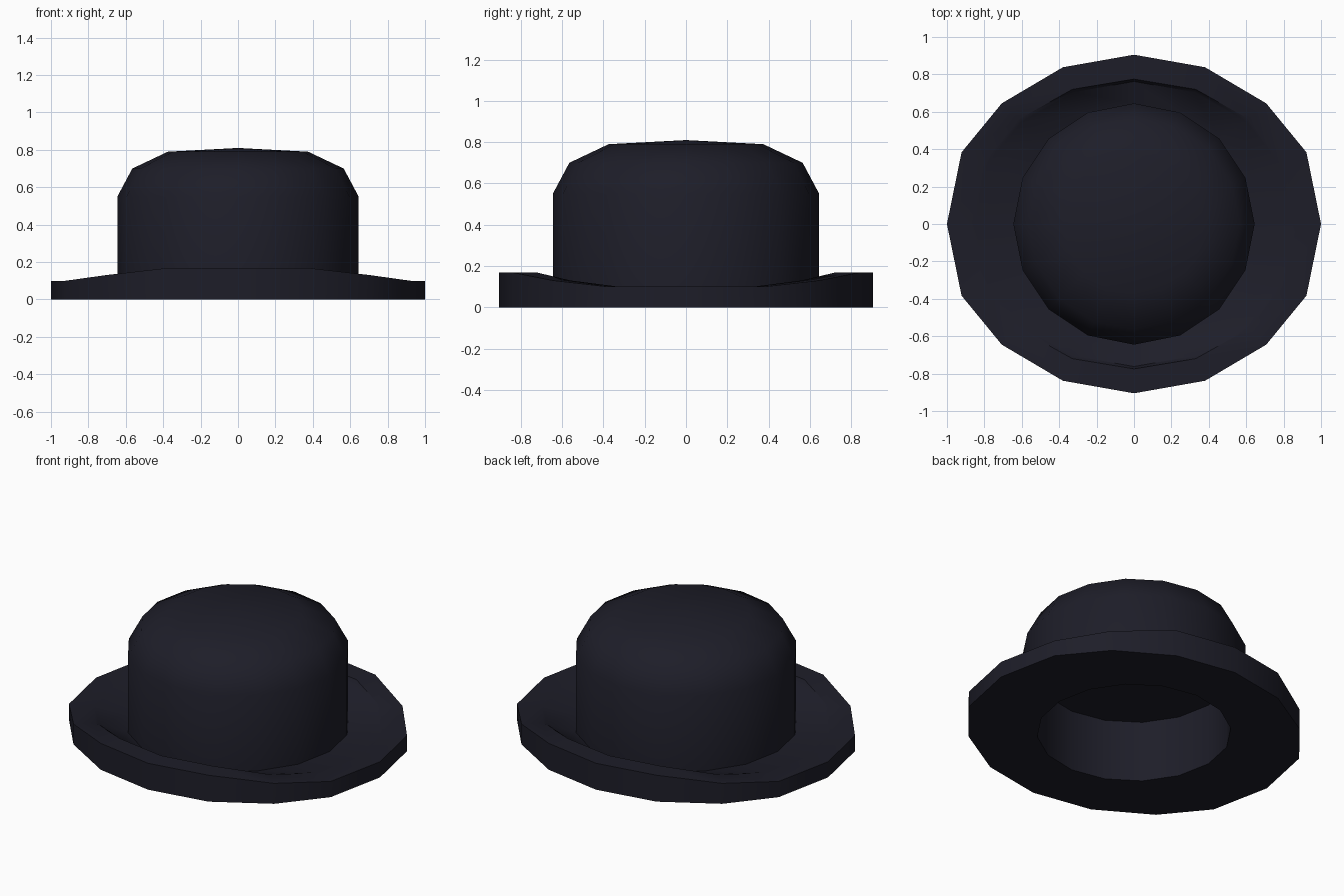
import bpy, bmesh, math

if "Cube" in bpy.data.objects:
    bpy.data.objects.remove(bpy.data.objects["Cube"])

SIDES = 16
felt = bpy.data.materials.new("dark navy felt")
felt.diffuse_color = (0.0125, 0.0125, 0.0215, 1)
felt.use_nodes = True
felt.node_tree.nodes["Principled BSDF"].inputs["Base Color"].default_value = felt.diffuse_color


def circle(r, z):
    """Level ring of points."""
    return [(r * math.cos(2 * math.pi * i / SIDES),
             r * math.sin(2 * math.pi * i / SIDES), z) for i in range(SIDES)]


def loft(name, rings, angle):
    """Skin consecutive rings; a ring of one point closes to a fan."""
    bm = bmesh.new()
    loops = [[bm.verts.new(p) for p in ring] for ring in rings]
    for a, b in zip(loops, loops[1:]):
        for i in range(SIDES):
            j = (i + 1) % SIDES
            if len(a) == 1:
                bm.faces.new((a[0], b[i], b[j]))
            elif len(b) == 1:
                bm.faces.new((a[i], b[0], a[j]))
            else:
                bm.faces.new((a[i], b[i], b[j], a[j]))
    mesh = bpy.data.meshes.new(name)
    bm.to_mesh(mesh)
    bm.free()
    mesh.materials.append(felt)
    ob = bpy.data.objects.new(name, mesh)
    bpy.context.collection.objects.link(ob)
    bpy.ops.object.select_all(action='DESELECT')
    ob.select_set(True)
    bpy.context.view_layer.objects.active = ob
    bpy.ops.object.shade_smooth_by_angle(angle=math.radians(angle))
    return ob


# Quarter outlines, from the side (+x) round to the back (+y)
OUTER = [(1.0, 0.0), (0.922, 0.383), (0.707, 0.645), (0.38, 0.838), (0.0, 0.905)]
INNER = [(0.87, 0.0), (0.803, 0.328), (0.615, 0.56), (0.33, 0.72), (0.0, 0.775)]
FOLD = [(0.85, 0.0), (0.785, 0.32), (0.6, 0.546), (0.322, 0.705), (0.0, 0.762)]
RISE = [0.10, 0.10, 0.13, 0.168, 0.168]
FOLD_Z = [0.097, 0.097, 0.122, 0.135, 0.105]
FLOOR = 0.07


def outline(quarter, heights):
    """Mirror a quarter outline into a full ring."""
    pts = []
    for i in range(SIDES):
        k = i % 8
        k = k if k <= 4 else 8 - k
        x, y = quarter[k]
        sx = -1 if 4 < i < 12 else 1
        sy = -1 if i > 8 else 1
        pts.append((sx * x, sy * y, heights[k]))
    return pts


# Domed crown
loft("crown", [[(0, 0, 0.81)], circle(0.375, 0.79), circle(0.565, 0.70),
               circle(0.645, 0.55), circle(0.645, FLOOR)], 45)

# Brim dipping towards the crown, with a flat underside
loft("brim", [circle(0.645, FLOOR), outline(FOLD, FOLD_Z), outline(INNER, RISE),
              outline(OUTER, RISE), outline(OUTER, [0.0] * 5),
              circle(0.56, 0.0)], 45)

# Hollow inside
loft("lining", [circle(0.56, 0.0), circle(0.56, 0.39), [(0, 0, 0.39)]], 40)
